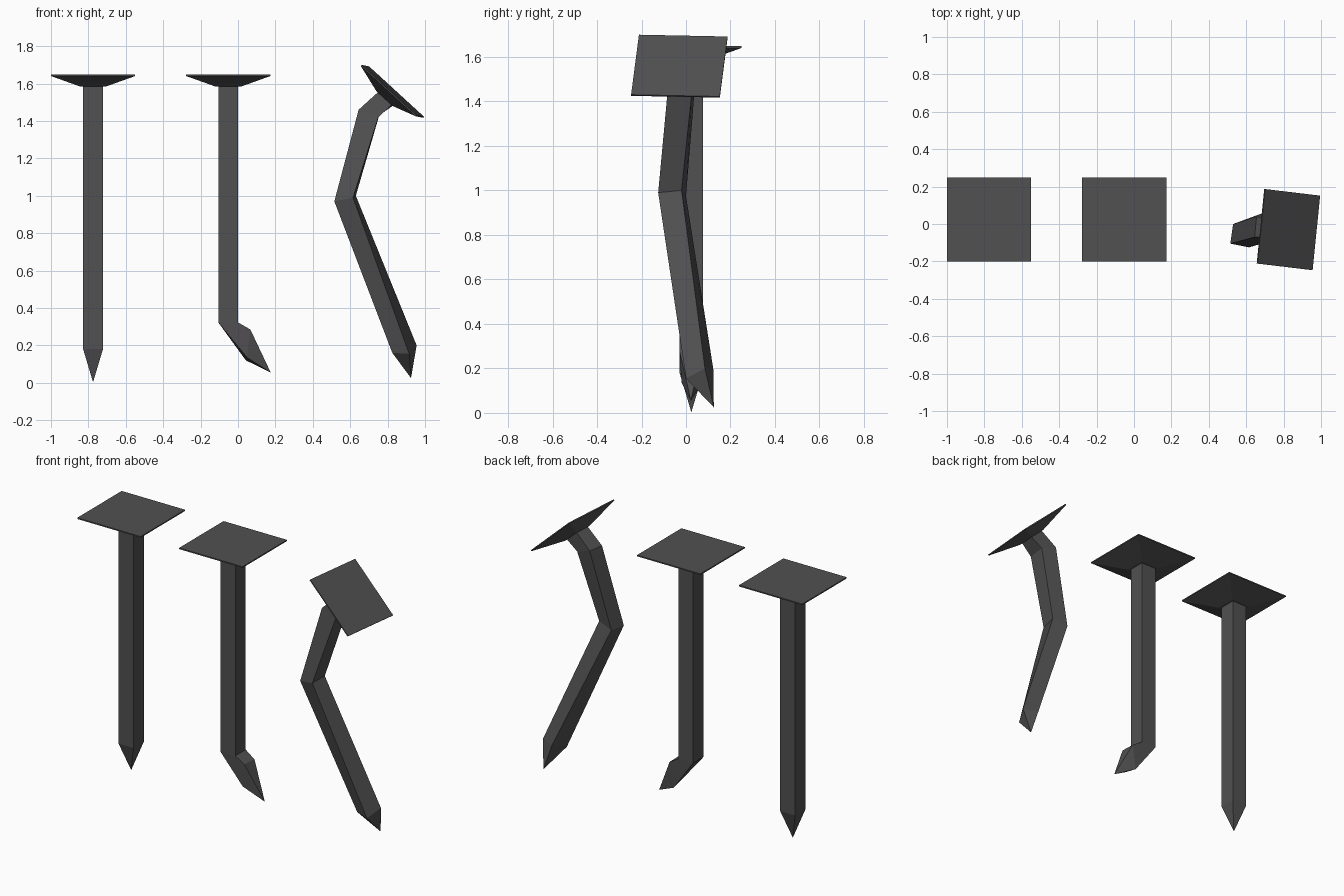
import bpy, bmesh
from mathutils import Vector

if "Cube" in bpy.data.objects:
    bpy.data.objects.remove(bpy.data.objects["Cube"])

iron = bpy.data.materials.new("dark_iron")
iron.diffuse_color = (0.085, 0.082, 0.085, 1)
iron.use_nodes = True
iron.node_tree.nodes["Principled BSDF"].inputs["Base Color"].default_value = iron.diffuse_color

X, Y, Z = Vector((1, 0, 0)), Vector((0, 1, 0)), Vector((0, 0, 1))


def square(c, half, u=X, v=Y):
    """Four corners: front left, front right, back right, back left."""
    c = Vector(c)
    return [c + half * (a * u + b * v) for a, b in ((-1, -1), (1, -1), (1, 1), (-1, 1))]


def head(c, scale=1.0, u=X, v=Y):
    """Thin square plate with a tapered underside; c is the centre of the top."""
    n = u.cross(v).normalized()
    c = Vector(c)
    steps = ((0, 0.225), (0.008, 0.225), (0.065, 0.066))
    return [square(c - n * d * scale, h * scale, u, v) for d, h in steps]


def nail(name, rings, tip):
    """Skin the square rings from head to point."""
    bm = bmesh.new()
    loops = [[bm.verts.new(p) for p in r] for r in rings]
    end = bm.verts.new(tip)
    bm.faces.new(loops[0])
    for a, b in zip(loops, loops[1:]):
        for i in range(4):
            j = (i + 1) % 4
            bm.faces.new((a[i], b[i], b[j], a[j]))
    for i in range(4):
        bm.faces.new((loops[-1][i], end, loops[-1][(i + 1) % 4]))
    bmesh.ops.recalc_face_normals(bm, faces=bm.faces)
    me = bpy.data.meshes.new(name)
    bm.to_mesh(me)
    bm.free()
    me.materials.append(iron)
    ob = bpy.data.objects.new(name, me)
    bpy.context.collection.objects.link(ob)


W = 0.053   # shaft half width

# straight nail
x, y = -0.775, 0.024
nail("straight_nail",
     head((x, y, 1.648)) + [square((x, y, 1.583), W), square((x, y, 0.18), W)],
     (x, y, 0.003))

# nail with a hooked point
x = -0.052
hook = [(0.048, -0.02, 0.135), (0.066, -0.03, 0.285), (0.068, 0.07, 0.28), (0.042, 0.065, 0.12)]
nail("hooked_nail",
     head((x, y, 1.648)) + [square((x, y, 1.583), W), square((x, y, 0.322), W), hook],
     (0.175, 0.022, 0.055))

# bent nail with a tilted head
v = Vector((0.1, 0.99, -0.02)).normalized()
u = Vector((0.737, -0.0875, -0.675))
u = (u - v * u.dot(v)).normalized()
n = u.cross(v)
c = Vector((0.828, -0.03, 1.561))
neck = square(c - n * 0.058, 0.05, u, v)
shoulder = [(0.645, -0.07, 1.46), (0.75, -0.085, 1.42), (0.755, 0.025, 1.43), (0.655, 0.04, 1.465)]
elbow = [(0.515, -0.105, 0.97), (0.615, -0.125, 0.99), (0.63, -0.02, 1.0), (0.53, 0.0, 0.975)]
ankle = [(0.825, 0.03, 0.16), (0.915, 0.0, 0.155), (0.955, 0.085, 0.2), (0.865, 0.123, 0.195)]
nail("bent_nail", head(c, 0.89, u, v) + [neck, shoulder, elbow, ankle], (0.925, 0.125, 0.025))
